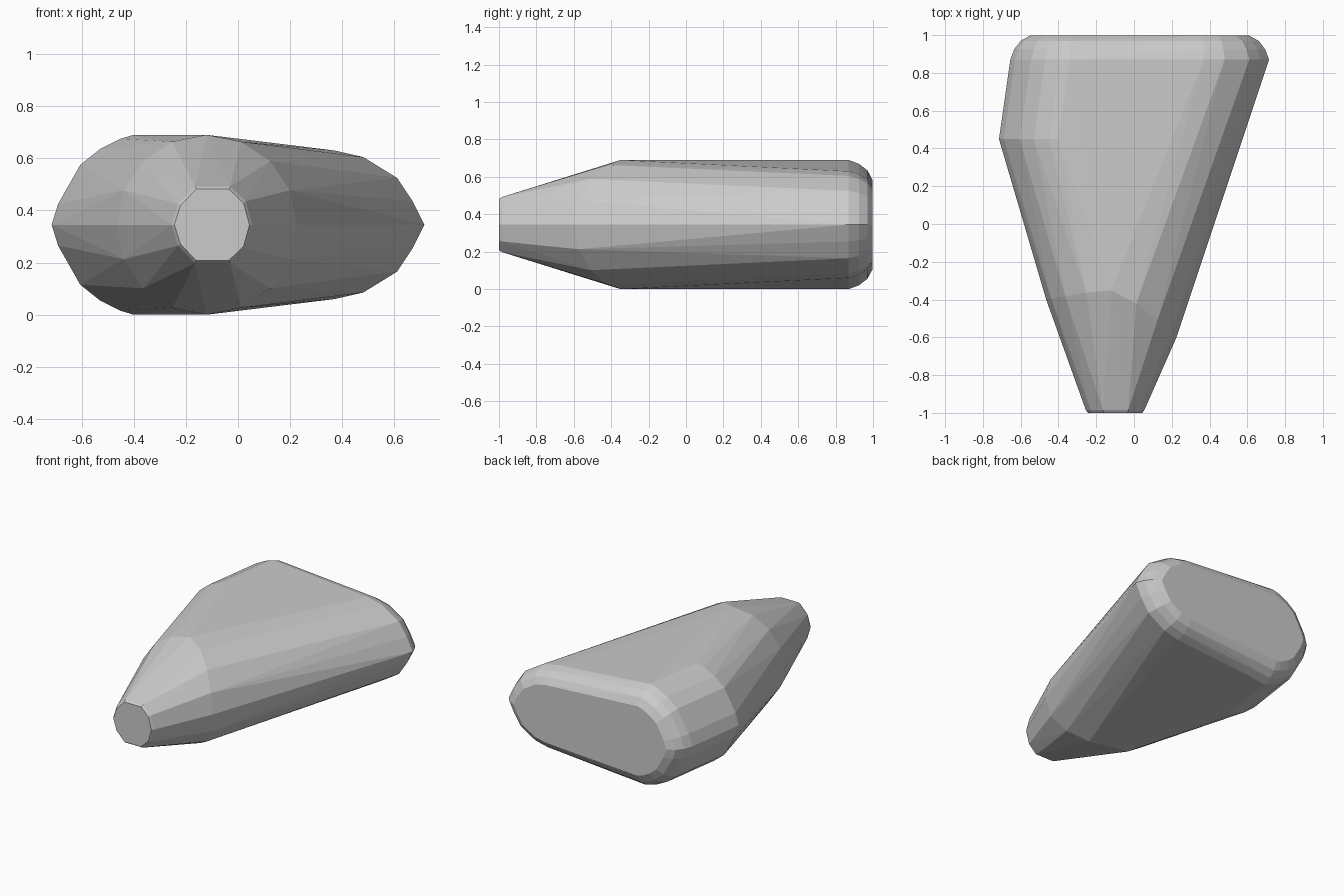
import bpy, bmesh, math

if "Cube" in bpy.data.objects:
    bpy.data.objects.remove(bpy.data.objects["Cube"])

MID = 0.35  # height of the horizontal symmetry plane
points = []


def add(x, y, dz):
    """Add a point and its mirror below the middle plane."""
    points.append((x, y, MID + dz))
    if dz > 0:
        points.append((x, y, MID - dz))


def add_profile(cx, y, profile, scale=1.0):
    for dx, dz in profile:
        add(cx + dx * scale, y, dz * scale)


# rounded side sections, as offsets from the section centre
left = [(-.345, 0), (-.32, .08), (-.235, .23), (-.16, .29), (-.08, .33), (-.03, .345)]
right = [(.345, 0), (.30, .09), (.24, .18), (.11, .26), (0, .285)]

# left shoulder
add_profile(-.37, .45, left)

# rounded rear rim, shrinking towards the flat back
for y, s in ((.87, 1), (.925, .94), (.97, .84), (.998, .69)):
    add_profile(-.31, y, left, s)
    add_profile(.37, y, right, s)

# slanted ring where the nose begins
for i in range(9):
    a = math.pi * i / 8
    c, s = math.cos(a), math.sin(a)
    y = -.35 - (.25 if c > 0 else .05) * abs(c) ** 1.3
    add(-.12 + .345 * c, y, max(0, .345 * s) if 0 < i < 8 else 0)

# blunt nose with a tiny bevel
for y, s in ((-.985, 1), (-1, .93)):
    add_profile(-.10, y, [(-.155, 0), (-.13, .08), (-.065, .147),
                          (.07, .147), (.13, .09), (.155, 0)], s)

# wrap all sections in one convex skin
bm = bmesh.new()
for p in points:
    bm.verts.new(p)
hull = bmesh.ops.convex_hull(bm, input=bm.verts)
loose = [v for v in bm.verts if not v.link_faces]
bmesh.ops.delete(bm, geom=loose, context='VERTS')
bmesh.ops.recalc_face_normals(bm, faces=bm.faces)

# sit on the ground exactly
low = min(v.co.z for v in bm.verts)
bmesh.ops.translate(bm, verts=bm.verts, vec=(0, 0, -low))

mesh = bpy.data.meshes.new("wedge_body")
bm.to_mesh(mesh)
bm.free()
body = bpy.data.objects.new("wedge_body", mesh)
bpy.context.collection.objects.link(body)
